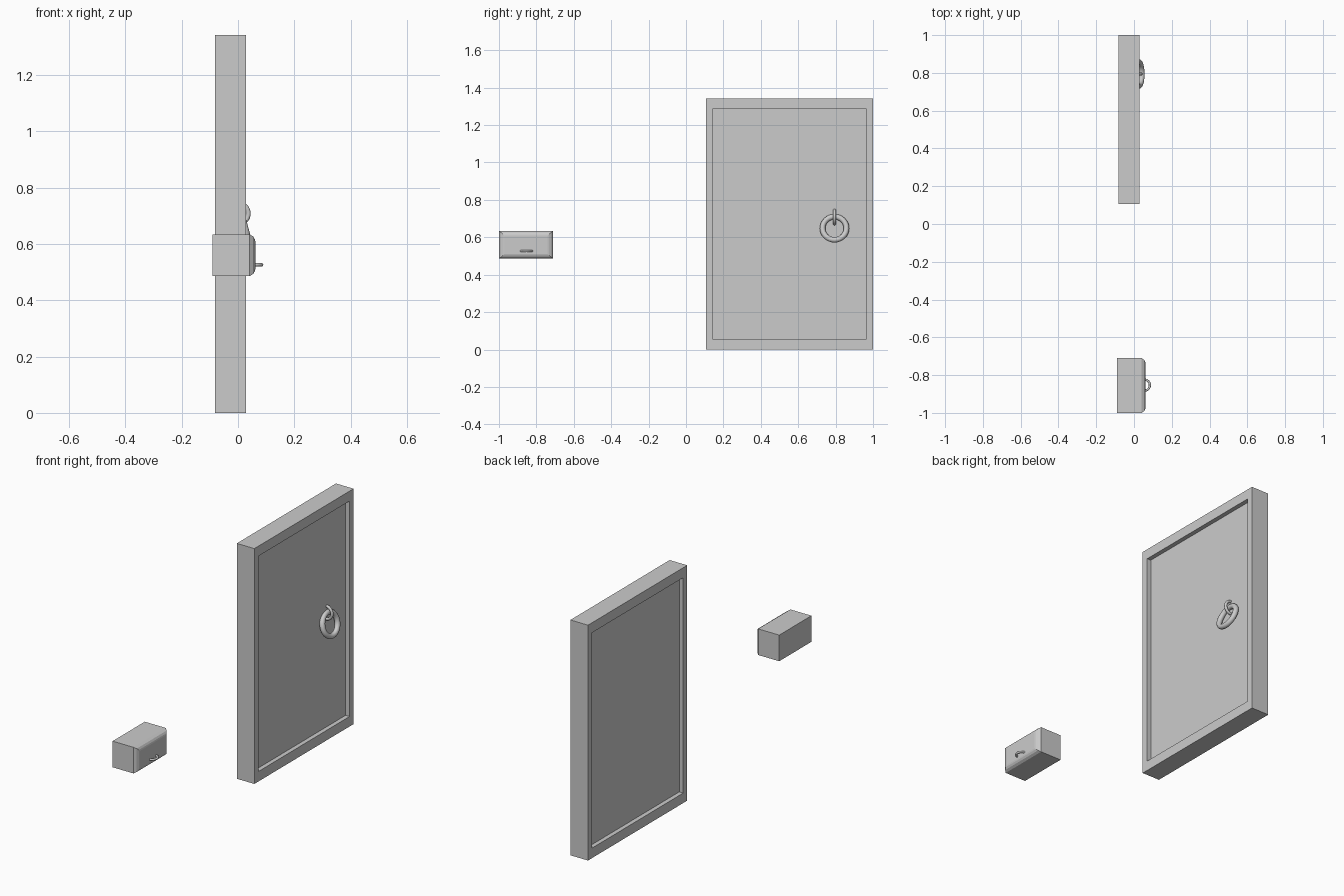
import bpy
import bmesh
from math import radians, pi

if "Cube" in bpy.data.objects:
    bpy.data.objects.remove(bpy.data.objects["Cube"])


def loft_rects(name, cy, cz, width, height, steps):
    """Join rectangles facing x; each step is (x, inset in y, inset in z)."""
    bm = bmesh.new()
    rings = []
    for x, iy, iz in steps:
        hy, hz = width / 2 - iy, height / 2 - iz
        rings.append([bm.verts.new((x, cy + sy * hy, cz + sz * hz))
                      for sy, sz in ((-1, -1), (1, -1), (1, 1), (-1, 1))])
    for a, b in zip(rings, rings[1:]):
        for i in range(4):
            j = (i + 1) % 4
            bm.faces.new((a[i], a[j], b[j], b[i]))
    bm.faces.new(rings[0][::-1])
    bm.faces.new(rings[-1])
    bmesh.ops.recalc_face_normals(bm, faces=bm.faces[:])
    mesh = bpy.data.meshes.new(name)
    bm.to_mesh(mesh)
    bm.free()
    obj = bpy.data.objects.new(name, mesh)
    bpy.context.collection.objects.link(obj)
    return obj


def ring(name, loc, rot, major, minor):
    bpy.ops.mesh.primitive_torus_add(location=loc, rotation=rot,
                                     major_radius=major, minor_radius=minor,
                                     major_segments=32, minor_segments=12)
    obj = bpy.context.object
    obj.name = name
    bpy.ops.object.shade_smooth_by_angle(angle=radians(40))
    return obj


# Door slab with a recessed panel on both faces
loft_rects("door", 0.553, 0.671, 0.894, 1.342, [
    (-0.057, 0.036, 0.057), (-0.082, 0.036, 0.057), (-0.082, 0, 0),
    (0.029, 0, 0), (0.029, 0.036, 0.057), (0.004, 0.036, 0.057)])

# Pull ring leaning outwards, hung from a staple in the door
ring("door_ring", (0.024, 0.794, 0.648), (0, pi / 2 - radians(15.6), 0), 0.064, 0.015)
ring("door_staple", (0.0, 0.794, 0.708), (pi / 2, 0, 0), 0.037, 0.008)

# Drawer box with a stepped, bevelled front
loft_rects("drawer", -0.855, 0.56, 0.29, 0.149, [
    (-0.091, 0, 0), (0.041, 0, 0), (0.054, 0.01, 0.008),
    (0.06, 0.022, 0.018), (0.062, 0.03, 0.026)])

# Drawer pull
ring("drawer_handle", (0.055, -0.853, 0.526), (0, 0, 0), 0.029, 0.006)
